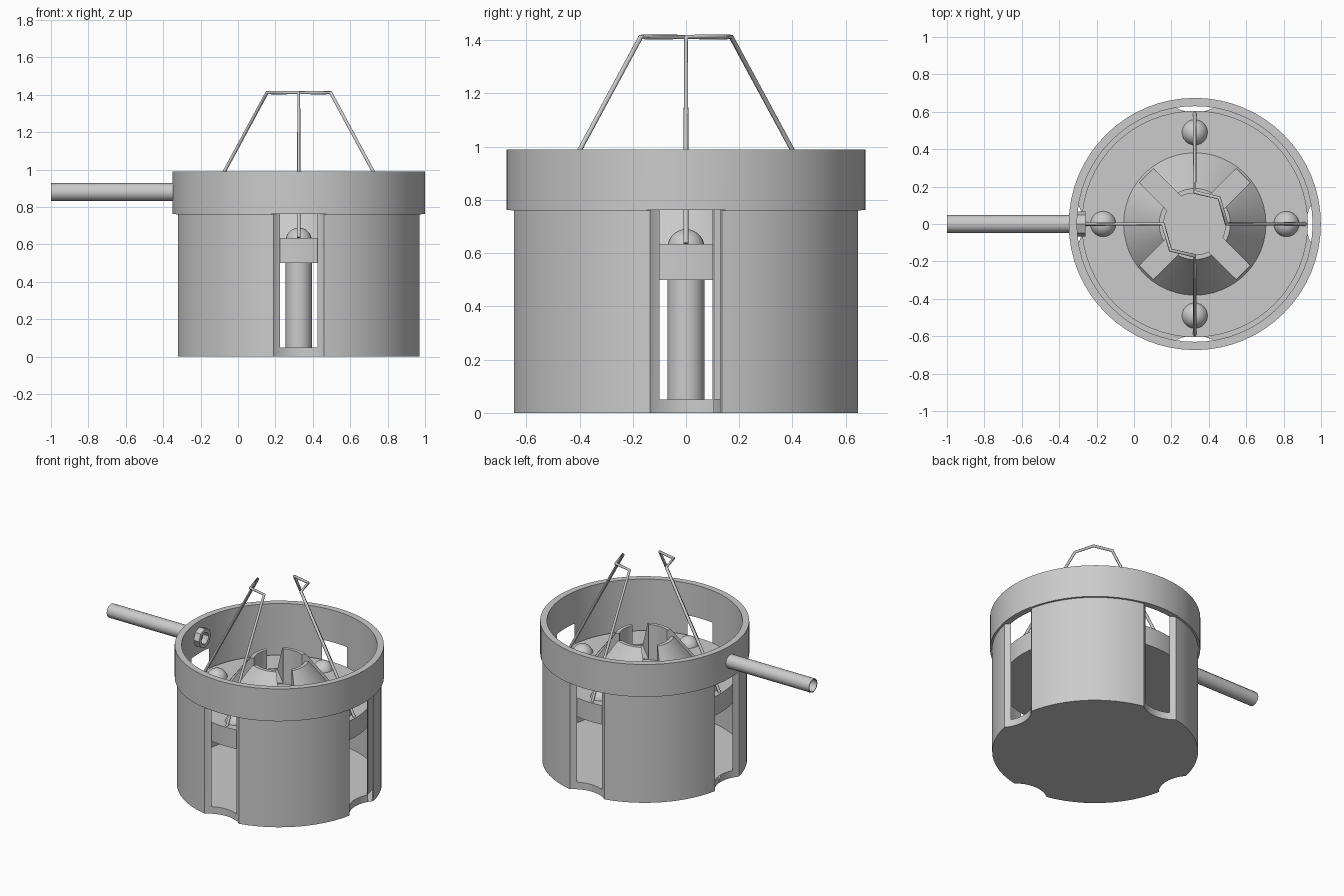
import bpy, bmesh, math
from mathutils import Matrix, Vector

if "Cube" in bpy.data.objects:
    bpy.data.objects.remove(bpy.data.objects["Cube"])

CX = 0.325  # axis of the pot


def finish(name, bm, smooth=True):
    bmesh.ops.remove_doubles(bm, verts=bm.verts, dist=1e-5)
    bmesh.ops.recalc_face_normals(bm, faces=bm.faces)
    me = bpy.data.meshes.new(name)
    bm.to_mesh(me)
    bm.free()
    ob = bpy.data.objects.new(name, me)
    bpy.context.collection.objects.link(ob)
    if smooth:
        me.shade_smooth()
        me.set_sharp_from_angle(angle=math.radians(35))
    return ob


def lathe(name, profile, steps, axis_x=CX, closed=False):
    bm = bmesh.new()
    vs = [bm.verts.new((axis_x + r, 0, z)) for r, z in profile]
    pairs = list(zip(vs, vs[1:])) + ([(vs[-1], vs[0])] if closed else [])
    edges = [bm.edges.new(p) for p in pairs]
    bmesh.ops.spin(bm, geom=vs + edges, cent=(axis_x, 0, 0), axis=(0, 0, 1),
                   angle=2 * math.pi, steps=steps, use_duplicate=False)
    return finish(name, bm)


def cut(target, cutter):
    cutter.hide_render = True
    cutter.hide_set(True)
    cutter.display_type = 'WIRE'
    m = target.modifiers.new(cutter.name, 'BOOLEAN')
    m.operation = 'DIFFERENCE'
    m.solver = 'EXACT'
    m.object = cutter


def apply_cuts(ob, cutters):
    # Bake the booleans and drop the cutters
    dg = bpy.context.evaluated_depsgraph_get()
    me = bpy.data.meshes.new_from_object(ob.evaluated_get(dg))
    ob.modifiers.clear()
    ob.data = me
    me.shade_smooth()
    me.set_sharp_from_angle(angle=math.radians(35))
    for c in cutters:
        bpy.data.objects.remove(c)


# Pot with stepped upper band
pot = lathe("pot_body", [(0, 0), (0.66, 0), (0.66, 0.76), (0.674, 0.76), (0.674, 0.99),
                         (0.63, 0.99), (0.63, 0.05), (0, 0.05)], 64)

# Four scooped windows in the wall and floor
cutters = []
for i in range(4):
    a = i * math.pi / 2
    bm = bmesh.new()
    pos = Matrix.Translation((CX + 0.805 * math.cos(a), 0.805 * math.sin(a), 0.331))
    bmesh.ops.create_cone(bm, cap_ends=True, segments=48, radius1=0.209, radius2=0.209,
                          depth=0.862, matrix=pos)
    c = finish(f"window_cutter_{i}", bm, False)
    cut(pot, c)
    cutters.append(c)
apply_cuts(pot, cutters)

# Tray and its central post
lathe("tray", [(0, 0.5), (0.605, 0.5), (0.605, 0.635), (0, 0.635)], 64)
lathe("centre_post", [(0, 0.045), (0.07, 0.045), (0.07, 0.505), (0, 0.505)], 32)

# Conical burner with a bore and four diagonal slots
burner = lathe("burner_cone", [(0.383, 0.632), (0.19, 0.885), (0.165, 0.885), (0.165, 0.632)],
               48, closed=True)
cutters = []
for i in range(2):
    bm = bmesh.new()
    mat = (Matrix.Translation((CX, 0, 0.8)) @ Matrix.Rotation(math.pi / 4 + i * math.pi / 2, 4, 'Z')
           @ Matrix.Diagonal((0.735, 0.105, 0.32, 1)))
    bmesh.ops.create_cube(bm, size=1, matrix=mat)
    c = finish(f"slot_cutter_{i}", bm, False)
    cut(burner, c)
    cutters.append(c)
apply_cuts(burner, cutters)

# Round knobs on the tray
for i in range(4):
    a = i * math.pi / 2
    bm = bmesh.new()
    bmesh.ops.create_uvsphere(bm, u_segments=24, v_segments=14, radius=0.07,
                              matrix=Matrix.Translation((CX + 0.49 * math.cos(a),
                                                         0.49 * math.sin(a), 0.62)))
    finish(f"knob_{i}", bm)

# Two bent wire supports, opposite each other
wire = [(0, 0.59, 0.635), (0, 0.17, 1.412), (0.13, 0.14, 1.412), (0.17, 0, 1.412), (0.59, 0, 0.635)]
for i, s in enumerate((1, -1)):
    cu = bpy.data.curves.new(f"wire_support_{i}", 'CURVE')
    cu.dimensions = '3D'
    cu.bevel_depth = 0.01
    cu.bevel_resolution = 1
    cu.use_fill_caps = True
    sp = cu.splines.new('POLY')
    sp.points.add(len(wire) - 1)
    for p, (x, y, z) in zip(sp.points, wire):
        p.co = (CX + s * x, s * y, z, 1)
    bpy.context.collection.objects.link(bpy.data.objects.new(f"wire_support_{i}", cu))


def tube(name, x0, x1, r_out, r_in, sides):
    # Hollow bar lying along x at handle height
    ob = lathe(name, [(r_in, x0), (r_out, x0), (r_out, x1), (r_in, x1)], sides, 0, True)
    ob.data.transform(Matrix.Translation((0, 0, 0.88)) @ Matrix.Rotation(math.pi / 2, 4, 'Y'))
    return ob


# Handle and the fitting inside the wall
tube("handle", -1.0, -0.27, 0.048, 0.042, 12)
tube("handle_fitting", -0.315, -0.26, 0.067, 0.042, 8)
